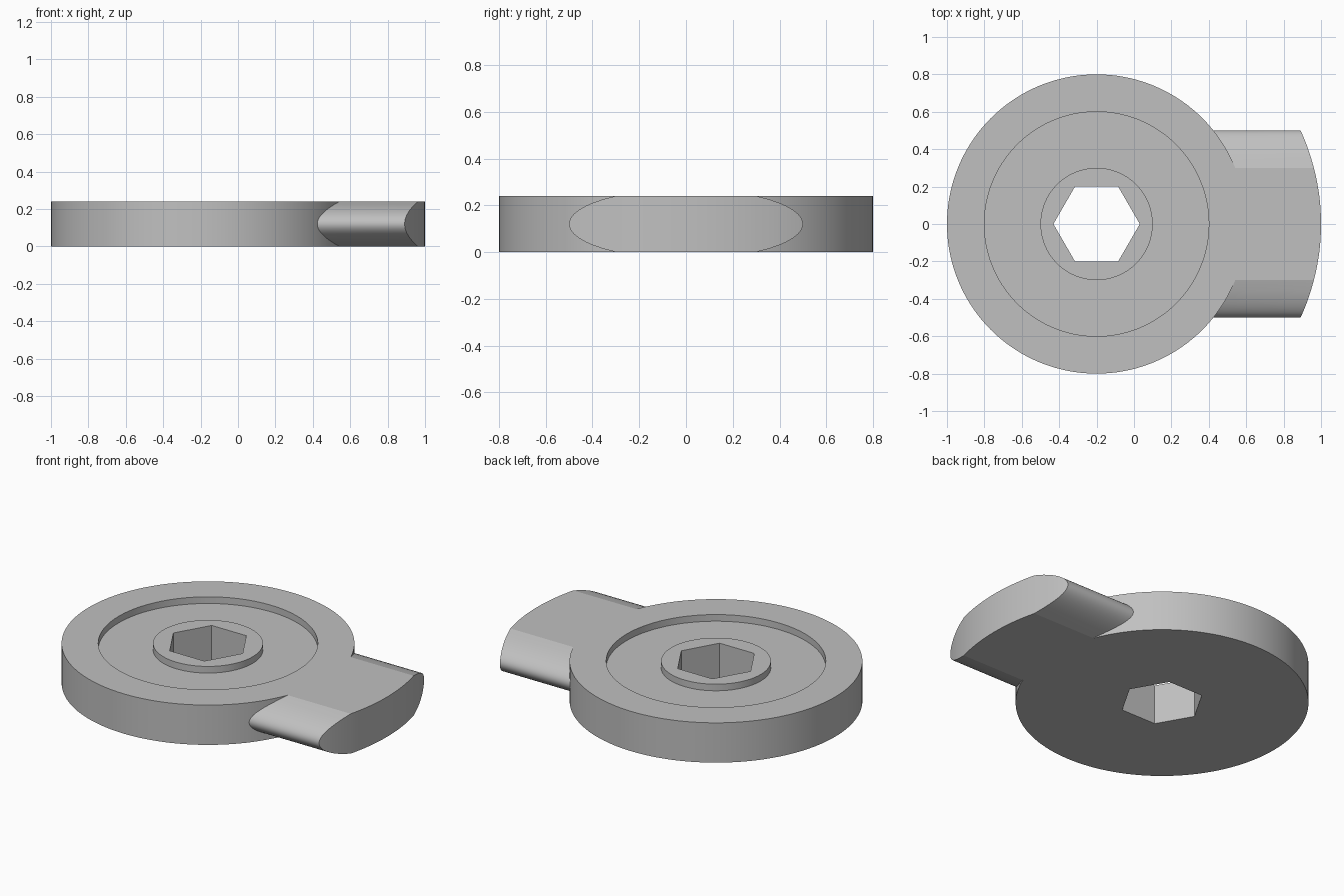
import bpy, bmesh
from math import sin, cos, pi, radians, atan2, sqrt

if "Cube" in bpy.data.objects:
    bpy.data.objects.remove(bpy.data.objects["Cube"], do_unlink=True)

HEIGHT = 0.24
DISC_X = -0.2        # axis of the disc
DISC_R = 0.8
TAB_R = 1.2          # tab end is an arc about the same axis
SEGMENTS = 144

grey = bpy.data.materials.new("grey")
grey.use_nodes = True
grey.diffuse_color = (0.53, 0.53, 0.53, 1)
grey.node_tree.nodes["Principled BSDF"].inputs["Base Color"].default_value = grey.diffuse_color


def finish(bm, name):
    bmesh.ops.remove_doubles(bm, verts=bm.verts, dist=1e-5)
    bmesh.ops.recalc_face_normals(bm, faces=bm.faces)
    mesh = bpy.data.meshes.new(name)
    bm.to_mesh(mesh)
    bm.free()
    mesh.materials.append(grey)
    obj = bpy.data.objects.new(name, mesh)
    bpy.context.collection.objects.link(obj)
    bpy.ops.object.select_all(action="DESELECT")
    obj.select_set(True)
    bpy.context.view_layer.objects.active = obj
    bpy.ops.object.shade_smooth_by_angle(angle=radians(8))
    return obj


def hex_radius(angle):
    """Distance to the side of a hexagon with corners on the x axis."""
    return 0.2 / cos(angle % (pi / 3) - pi / 6)


# Disc: ring groove on top, raised hub, hexagonal through hole (None = hexagon)
profile = [(None, 0), (DISC_R, 0), (DISC_R, HEIGHT), (0.6, HEIGHT),
           (0.6, 0.2), (0.3, 0.2), (0.3, HEIGHT), (None, HEIGHT)]
bm = bmesh.new()
rings = []
for i in range(SEGMENTS):
    a = 2 * pi * i / SEGMENTS
    ring = []
    for r, z in profile:
        r = r or hex_radius(a)
        ring.append(bm.verts.new((DISC_X + r * cos(a), r * sin(a), z)))
    rings.append(ring)
for i in range(SEGMENTS):
    p, q = rings[i - 1], rings[i]
    for j in range(len(profile)):
        bm.faces.new((p[j - 1], p[j], q[j], q[j - 1]))
finish(bm, "disc")

# Tab: elliptical section cut flat at top and bottom, arc-shaped end
A, B = 0.5, 0.15
n_max = atan2(A * 0.8, B * 0.6)
STEPS = 18
side = []
for i in range(STEPS + 1):
    n = n_max * i / STEPS
    t = atan2(B * sin(n), A * cos(n))
    side.append((A * cos(t), B * sin(t)))
flat_y, flat_h = side[-1]
flat = [(flat_y * (1 - k / 12), flat_h) for k in range(1, 24)]
stations = side + flat + [(-y, h) for y, h in reversed(side)]

bm = bmesh.new()
loops = []
for y, h in stations:
    x0 = DISC_X + sqrt((DISC_R - 0.005) ** 2 - y * y)
    x1 = DISC_X + sqrt(TAB_R ** 2 - y * y)
    mid = HEIGHT / 2
    loops.append([bm.verts.new((x, y, z)) for x, z in
                  ((x0, mid - h), (x1, mid - h), (x1, mid + h), (x0, mid + h))])
for p, q in zip(loops, loops[1:]):
    for j in range(4):
        bm.faces.new((p[j - 1], p[j], q[j], q[j - 1]))
finish(bm, "side_tab")
